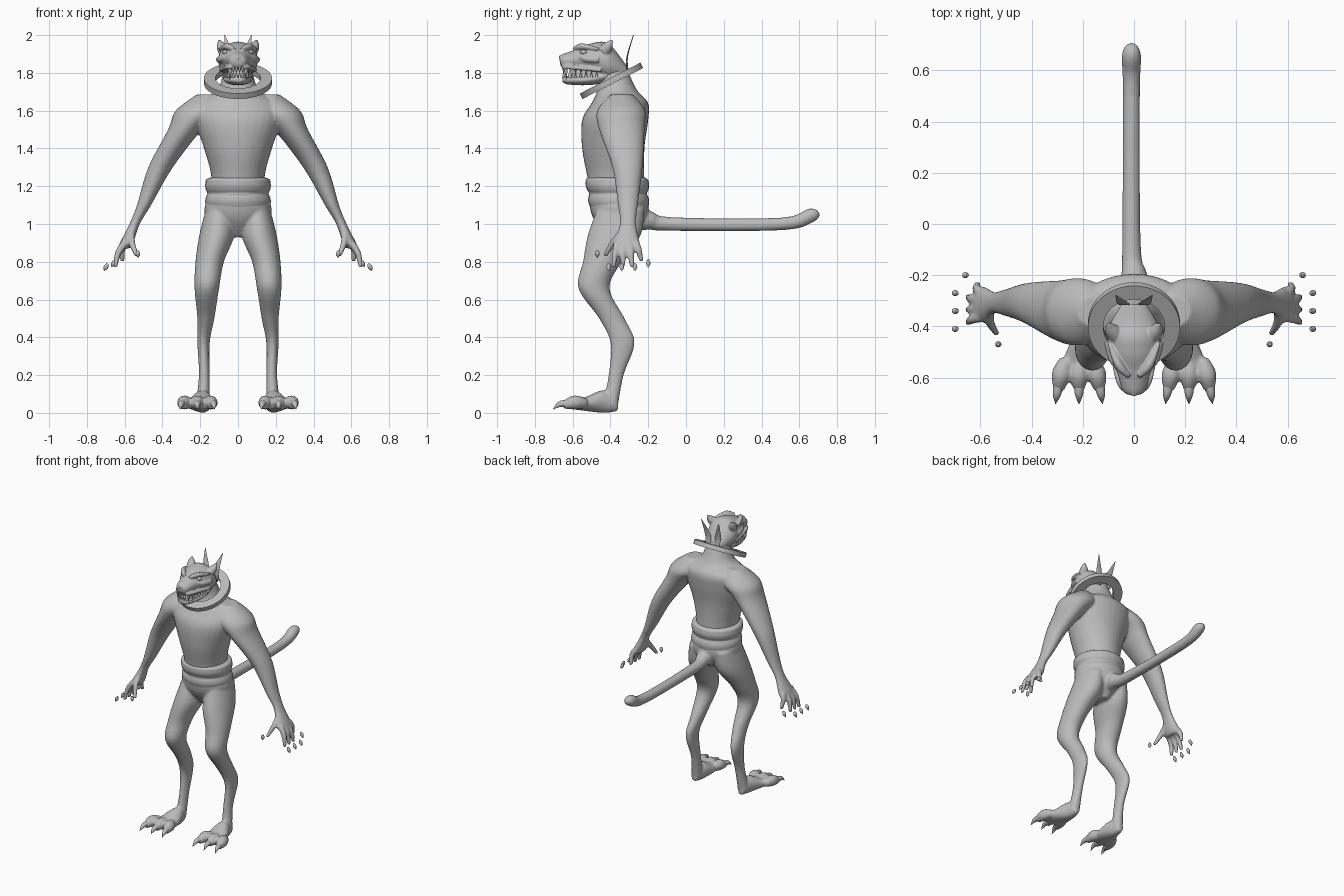
import bpy, bmesh, math
from mathutils import Vector

cube = bpy.data.objects.get("Cube")
if cube:
    bpy.data.objects.remove(cube)

grey = bpy.data.materials.new("plain_grey")
grey.use_nodes = True
shade = (0.5, 0.5, 0.5, 1)
grey.diffuse_color = shade
grey.node_tree.nodes["Principled BSDF"].inputs["Base Color"].default_value = shade


def section(at, inner, outer, low, high):
    """Elliptical cross-section given by its extents."""
    return Vector((at, inner, outer, low, high))


def central(at, half, low, high):
    """Cross-section centred on the mirror plane."""
    return section(at, -half, half, low, high)


def smooth_rows(rows, steps=5):
    """Catmull-Rom interpolation between neighbouring rows."""
    result = []
    last = len(rows) - 1
    for i in range(last):
        before, start, end, after = (rows[max(0, min(last, i + k))] for k in (-1, 0, 1, 2))
        for k in range(steps):
            t = k / steps
            curve = (2 * before - 5 * start + 4 * end - after) * t * t
            curve += (3 * start - before - 3 * end + after) * t ** 3
            result.append(start + ((end - before) * t + curve) / 2)
    return result + [rows[-1]]


def skin(bm, rings):
    """Bridge rings of points into a closed surface."""
    loops = [[bm.verts.new(point) for point in ring] for ring in rings]
    count = len(loops[0])
    faces = [bm.faces.new((a[i - 1], a[i], b[i], b[i - 1]))
             for a, b in zip(loops, loops[1:]) for i in range(count)]
    faces += [bm.faces.new(loops[0][::-1]), bm.faces.new(loops[-1])]
    bmesh.ops.recalc_face_normals(bm, faces=faces)


def circle(count):
    angles = [math.tau * i / count for i in range(count)]
    return [(math.cos(a), math.sin(a)) for a in angles]


def loft(bm, sections, along="z", side=1):
    """Run a surface through cross-sections stacked along z or y."""
    rings = []
    for at, inner, outer, low, high in smooth_rows(sections):
        ring = []
        for c, s in circle(32):
            x = side * (inner + outer + (outer - inner) * c) / 2
            other = (low + high + (high - low) * s) / 2
            ring.append((x, other, at) if along == "z" else (x, at, other))
        rings.append(ring)
    skin(bm, rings)


def tube(bm, points, radii, side=1):
    """Run a round tube of changing radius through points."""
    rows = smooth_rows([Vector((*p, r)) for p, r in zip(points, radii)])
    rings = []
    for i, row in enumerate(rows):
        ahead, behind = rows[min(i + 1, len(rows) - 1)], rows[max(i - 1, 0)]
        turn = (ahead.xyz - behind.xyz).to_track_quat("Z", "Y")
        ring = [row.xyz + turn @ Vector((c, s, 0)) * max(row.w, 0.0005) for c, s in circle(12)]
        rings.append([(side * p.x, p.y, p.z) for p in ring])
    skin(bm, rings)


def finish(name, bm, voxel=0):
    """Make the object; a voxel size blends its overlapping pieces."""
    mesh = bpy.data.meshes.new(name)
    bm.to_mesh(mesh)
    bm.free()
    mesh.materials.append(grey)
    ob = bpy.data.objects.new(name, mesh)
    bpy.context.collection.objects.link(ob)
    bpy.ops.object.select_all(action="DESELECT")
    ob.select_set(True)
    bpy.context.view_layer.objects.active = ob
    if voxel:
        blend = ob.modifiers.new("blend", "REMESH")
        blend.mode, blend.voxel_size, blend.use_smooth_shade = "VOXEL", voxel, True
        soften = ob.modifiers.new("soften", "SMOOTH")
        soften.factor, soften.iterations = 0.5, 3
    else:
        bpy.ops.object.shade_smooth_by_angle(angle=math.radians(40))
    return ob


body, claws, head, eyes, teeth, blades, wrap, ring = (bmesh.new() for _ in range(8))

# Torso from crotch to neck
loft(body, [
    central(at=.93, half=.03, low=-.42, high=-.28),
    central(at=1.05, half=.175, low=-.5, high=-.2),
    central(at=1.23, half=.14, low=-.52, high=-.22),
    central(at=1.4, half=.18, low=-.55, high=-.22),
    central(at=1.55, half=.23, low=-.55, high=-.2),
    central(at=1.64, half=.22, low=-.5, high=-.2),
    central(at=1.71, half=.11, low=-.47, high=-.26),
    central(at=1.84, half=.07, low=-.46, high=-.32)])

# Tail, turned up at the tip
tube(body,
     [(0, -.3, 1.03), (0, -.2, 1.02), (-.01, -.08, 1), (-.01, .5, 1), (-.01, .66, 1.045), (-.01, .7, 1.065)],
     [.07, .052, .037, .034, .038, .016])

for side in (1, -1):
    # Arm from shoulder to palm
    loft(body, [
        section(at=1.685, inner=.1, outer=.22, low=-.4, high=-.28),
        section(at=1.6, inner=.08, outer=.33, low=-.47, high=-.215),
        section(at=1.5, inner=.19, outer=.37, low=-.46, high=-.22),
        section(at=1.3, inner=.345, outer=.475, low=-.39, high=-.23),
        section(at=1.1, inner=.46, outer=.535, low=-.36, high=-.255),
        section(at=1, inner=.52, outer=.575, low=-.35, high=-.265),
        section(at=.9, inner=.555, outer=.625, low=-.385, high=-.245),
        section(at=.87, inner=.575, outer=.63, low=-.365, high=-.255)], side=side)

    # Fingers and thumb, each with a claw floating beyond the tip
    digits = [(Vector((.6, -.265 - .033 * i, .9)),
               Vector((.65 if i else .61, -.235 - .05 * i, .77 if i else .8)),
               Vector((.7 if i else .66, -.2 - .07 * i, .77 if i else .79))) for i in range(4)]
    digits.append((Vector((.565, -.35, .94)), Vector((.535, -.43, .83)), Vector((.53, -.47, .84))))
    for knuckle, tip, claw in digits:
        bend = (knuckle + tip) / 2 + Vector((.01, 0, .01))
        tube(body, [knuckle, bend, tip], [.02, .0175, .011], side)
        reach = Vector((.2 * (claw.x - tip.x), 0, -.02))
        tube(claws, [claw - reach, claw, claw + reach], [.006, .012, 0], side)

    # Leg with forward knee and high hock
    loft(body, [
        section(at=1.08, inner=.03, outer=.17, low=-.47, high=-.22),
        section(at=.94, inner=.02, outer=.205, low=-.52, high=-.24),
        section(at=.8, inner=.075, outer=.225, low=-.545, high=-.34),
        section(at=.66, inner=.1, outer=.23, low=-.57, high=-.405),
        section(at=.5, inner=.125, outer=.215, low=-.46, high=-.325),
        section(at=.37, inner=.15, outer=.215, low=-.4, high=-.272),
        section(at=.2, inner=.15, outer=.207, low=-.41, high=-.33),
        section(at=.04, inner=.15, outer=.225, low=-.44, high=-.36)], side=side)

    # Foot with three splayed toes and claws
    loft(body, [
        section(at=-.36, inner=.17, outer=.21, low=.01, high=.06),
        section(at=-.43, inner=.14, outer=.235, low=0, high=.12),
        section(at=-.53, inner=.127, outer=.275, low=.01, high=.085),
        section(at=-.605, inner=.15, outer=.27, low=.02, high=.06)], "y", side)
    for splay in (-1, 0, 1):
        def toe_point(spread, y, z):
            return (.215 + spread * splay, y, z)
        tube(body, [toe_point(.05, -.53, .05), toe_point(.07, -.59, .055), toe_point(.08, -.65, .04)],
             [.026, .038, .02], side)
        tube(claws, [toe_point(.08, -.63, .05), toe_point(.087, -.67, .045), toe_point(.092, -.705, .018)],
             [.02, .015, 0], side)

    # Thin blade standing behind the head
    loft(blades, [
        section(at=1.79, inner=.03, outer=.05, low=-.31, high=-.3),
        section(at=1.88, inner=.016, outer=.065, low=-.316, high=-.308),
        section(at=2, inner=.07, outer=.073, low=-.28, high=-.276)], side=side)

    # Brow, cheek, upper lip and ear
    tube(head, [(.02, -.595, 1.925), (.06, -.55, 1.94), (.1, -.46, 1.925)], [.01, .017, .006], side)
    tube(head, [(.05, -.575, 1.89), (.08, -.53, 1.875), (.1, -.46, 1.87)], [.01, .018, .018], side)
    tube(head, [(.03, -.65, 1.83), (.06, -.61, 1.83), (.09, -.45, 1.815)], [.012, .012, .012], side)
    tube(head, [(.075, -.43, 1.92), (.09, -.41, 1.945), (.1, -.39, 1.975)], [.034, .025, .004], side)

    # Eye, long upper and lower fangs
    tube(eyes, [(.058, -.56, 1.91), (.068, -.545, 1.91), (.08, -.525, 1.91)], [.004, .013, .003], side)
    tube(teeth, [(.042, -.637, 1.83), (.043, -.633, 1.76)], [.012, 0], side)
    tube(teeth, [(.046, -.615, 1.775), (.054, -.61, 1.84)], [.012, 0], side)

    # Rows of short teeth across the front and along the cheeks
    spots = [(.009 + .016 * i, -.648) for i in range(2)]
    spots += [(.055 + .005 * i, -.585 + .028 * i) for i in range(5)]
    for x, y in spots:
        for root, point in ((1.83, 1.803), (1.775, 1.802)):
            tube(teeth, [(x, y, root), (x, y, point)], [.009, .002], side)

# Skull and muzzle, lower jaw, inner mouth, nose
loft(head, [
    central(at=-.668, half=.022, low=1.85, high=1.885),
    central(at=-.65, half=.045, low=1.825, high=1.9),
    central(at=-.58, half=.066, low=1.82, high=1.925),
    central(at=-.5, half=.096, low=1.8, high=1.957),
    central(at=-.41, half=.102, low=1.76, high=1.955),
    central(at=-.315, half=.05, low=1.77, high=1.84)], "y")
loft(head, [
    central(at=-.655, half=.024, low=1.752, high=1.775),
    central(at=-.62, half=.05, low=1.738, high=1.786),
    central(at=-.5, half=.077, low=1.736, high=1.797),
    central(at=-.37, half=.07, low=1.76, high=1.84)], "y")
loft(head, [central(at=-.6, half=.035, low=1.76, high=1.84),
            central(at=-.4, half=.08, low=1.76, high=1.85)], "y")
tube(head, [(0, -.64, 1.885), (0, -.672, 1.88)], [.02, .01])

# Waist wrap with two rolls
wrap_rows = [central(at=1.075, half=.15, low=-.48, high=-.22)]
for i in range(9):
    swell = .012 * abs(math.sin(math.pi * (i + .5) / 4.5))
    wrap_rows.append(central(at=1.085 + .019 * i, half=.162 + swell,
                             low=-.5 - .003 * i - swell, high=-.207 + swell))
wrap_rows.append(central(at=1.25, half=.13, low=-.51, high=-.23))
loft(wrap, wrap_rows)

# Tilted neck ring with a square cross-section
corners = [ring.verts.new((r, 0, z)) for r, z in ((.12, -.016), (.18, -.016), (.18, .016), (.12, .016))]
edges = [ring.edges.new((corners[i - 1], corners[i])) for i in range(4)]
bmesh.ops.spin(ring, geom=corners + edges, axis=(0, 0, 1), angle=math.tau, steps=48)
bmesh.ops.remove_doubles(ring, verts=ring.verts, dist=.0005)
bmesh.ops.recalc_face_normals(ring, faces=ring.faces)
collar = finish("neck_ring", ring)
collar.location = (0, -.395, 1.758)
collar.rotation_euler.x = math.radians(27)

finish("body", body, voxel=.0085)
finish("head", head, voxel=.005)
for name, piece in (("claws", claws), ("waist_wrap", wrap), ("back_blades", blades),
                    ("eyes", eyes), ("teeth", teeth)):
    finish(name, piece)
